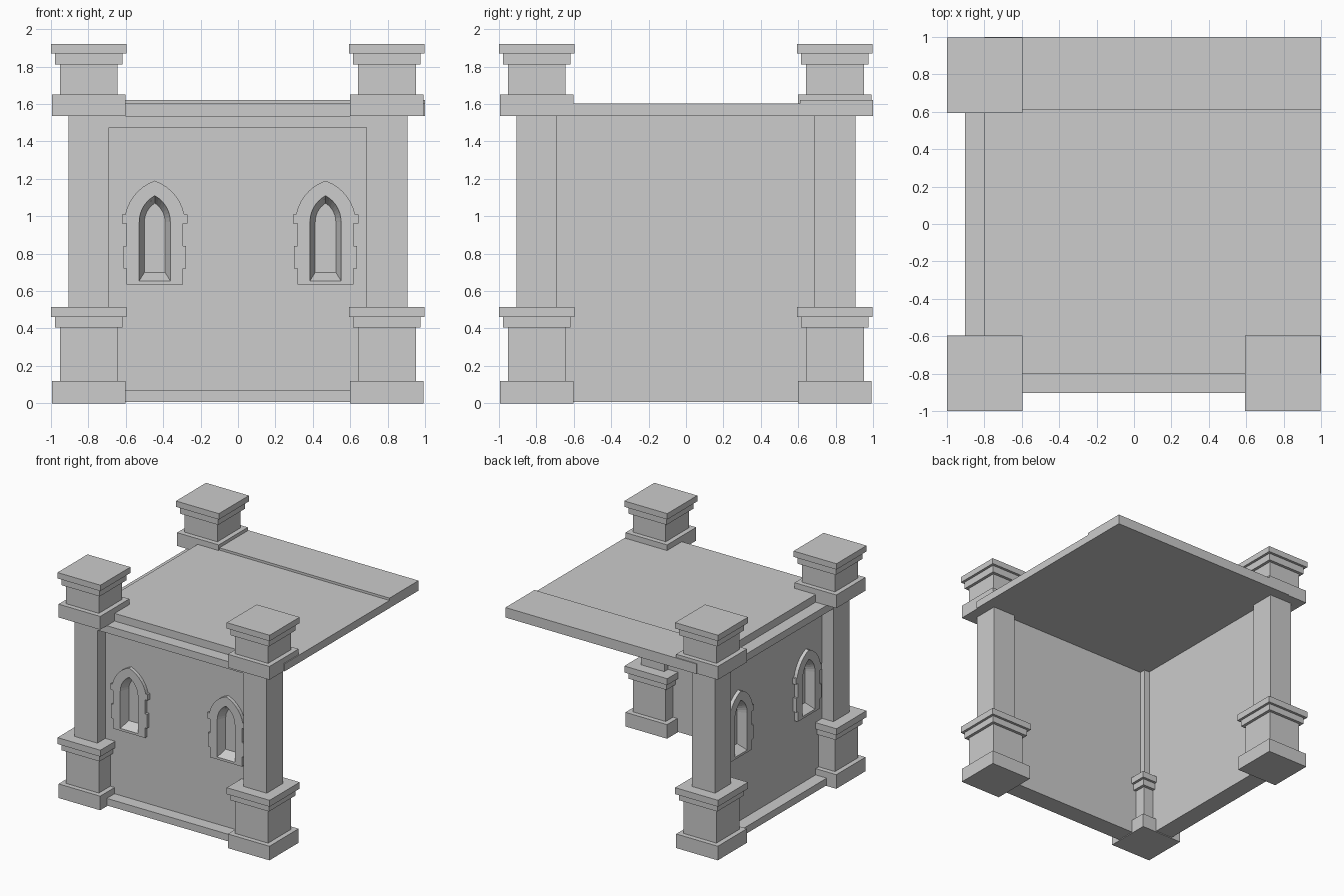
import bpy, bmesh, math
from mathutils import Matrix

cube = bpy.data.objects.get("Cube")
if cube:
    bpy.data.objects.remove(cube, do_unlink=True)

stone = bpy.data.materials.new("grey_stone")
stone.use_nodes = True
stone.diffuse_color = (0.604, 0.604, 0.604, 1)
stone.node_tree.nodes["Principled BSDF"].inputs["Base Color"].default_value = stone.diffuse_color


def loft(name, loops):
    """Closed solid through a row of matching point loops."""
    bm = bmesh.new()
    rings = [[bm.verts.new(p) for p in loop] for loop in loops]
    for a, b in zip(rings, rings[1:]):
        for i in range(len(a)):
            j = (i + 1) % len(a)
            bm.faces.new((a[i], a[j], b[j], b[i]))
    bm.faces.new(rings[0])
    bm.faces.new(rings[-1])
    bmesh.ops.recalc_face_normals(bm, faces=bm.faces)
    mesh = bpy.data.meshes.new(name)
    bm.to_mesh(mesh)
    bm.free()
    mesh.materials.append(stone)
    ob = bpy.data.objects.new(name, mesh)
    bpy.context.collection.objects.link(ob)
    return ob


def box(name, x0, x1, y0, y1, z0, z1):
    return loft(name, [[(x0, y0, z), (x1, y0, z), (x1, y1, z), (x0, y1, z)] for z in (z0, z1)])


def arch(half, spring, apex, start=0.0, steps=7):
    """Right half of a pointed arch, from a height above the spring line to the apex."""
    rise = apex - spring
    r = (half ** 2 + rise ** 2) / (2 * half)
    first, last = math.asin(start / r), math.asin(rise / r)
    angles = [first + (last - first) * i / steps for i in range(steps + 1)]
    return [(half - r + r * math.cos(a), spring + r * math.sin(a)) for a in angles]


def outline(right_side, cx, y):
    """Mirror a right-hand profile about the window centre line."""
    pts = right_side + [(-x, z) for x, z in reversed(right_side[:-1])]
    return [(cx + x, y, z) for x, z in pts]


def cut(ob, cutter):
    mod = ob.modifiers.new("opening", "BOOLEAN")
    mod.operation = "DIFFERENCE"
    mod.solver = "EXACT"
    mod.object = cutter
    with bpy.context.temp_override(object=ob, active_object=ob):
        bpy.ops.object.modifier_apply(modifier=mod.name)


# Window profiles: toothed surround, opening and smaller recessed pane
SURROUND = [(0.15, 0.635), (0.15, 0.72), (0.168, 0.72), (0.168, 0.84), (0.15, 0.84),
            (0.15, 0.96), (0.175, 0.96), (0.175, 1.01)] + arch(0.163, 0.96, 1.19, 0.05)
OPENING = [(0.083, 0.655)] + arch(0.083, 0.97, 1.11)
PANE = [(0.055, 0.70)] + arch(0.055, 0.97, 1.07)
ROOF_BASE = 1.537


def wall(side, angle):
    """Wall with skirting, cornice and two windows, turned to its side."""
    panel = box(side + "_wall", -0.8, 0.8, -0.80, -0.74, 0.007, ROOF_BASE)
    parts = [panel,
             box(side + "_skirting", -0.8, 0.8, -0.904, -0.76, 0.007, 0.067),
             box(side + "_cornice", -0.8, 0.8, -0.904, -0.76, 1.475, ROOF_BASE)]
    for label, cx in (("a", -0.445), ("b", 0.468)):
        frame = loft(f"{side}_window_surround_{label}",
                     [outline(SURROUND, cx, y) for y in (-0.83, -0.79)])
        cutter = loft("window_cutter", [outline(OPENING, cx, -0.9),
                                        outline(OPENING, cx, -0.825),
                                        outline(PANE, cx, -0.755)])
        cutter.hide_render = True
        cut(panel, cutter)
        cut(frame, cutter)
        bpy.data.objects.remove(cutter, do_unlink=True)
        parts.append(frame)
    for ob in parts:
        ob.data.transform(Matrix.Rotation(angle, 4, "Z"))


wall("front", 0)
wall("side", -math.pi / 2)

# Corner pillars: stepped square profile as (half width, height)
PILLAR = [(0.196, 0), (0.196, 0.12), (0.155, 0.12), (0.155, 0.405), (0.18, 0.405),
          (0.18, 0.46), (0.202, 0.46), (0.202, 0.515), (0.109, 0.515), (0.109, ROOF_BASE),
          (0.196, ROOF_BASE), (0.196, 1.65), (0.155, 1.65), (0.155, 1.81), (0.18, 1.81),
          (0.18, 1.87), (0.202, 1.87), (0.202, 1.92)]
NEAR, FAR = -0.798, 0.796
for name, px, py in (("front_corner_pillar", NEAR, NEAR),
                     ("front_end_pillar", FAR, NEAR),
                     ("back_end_pillar", NEAR, FAR)):
    loft(name, [[(px + sx * h, py + sy * h, z)
                 for sx, sy in ((-1, -1), (1, -1), (1, 1), (-1, 1))] for h, z in PILLAR])

# Roof slab with a slightly raised strip along the back
box("roof_slab", -0.8, 1, -0.8, 0.61, ROOF_BASE, 1.602)
box("roof_back_strip", -0.8, 1, 0.61, 1, ROOF_BASE, 1.622)
